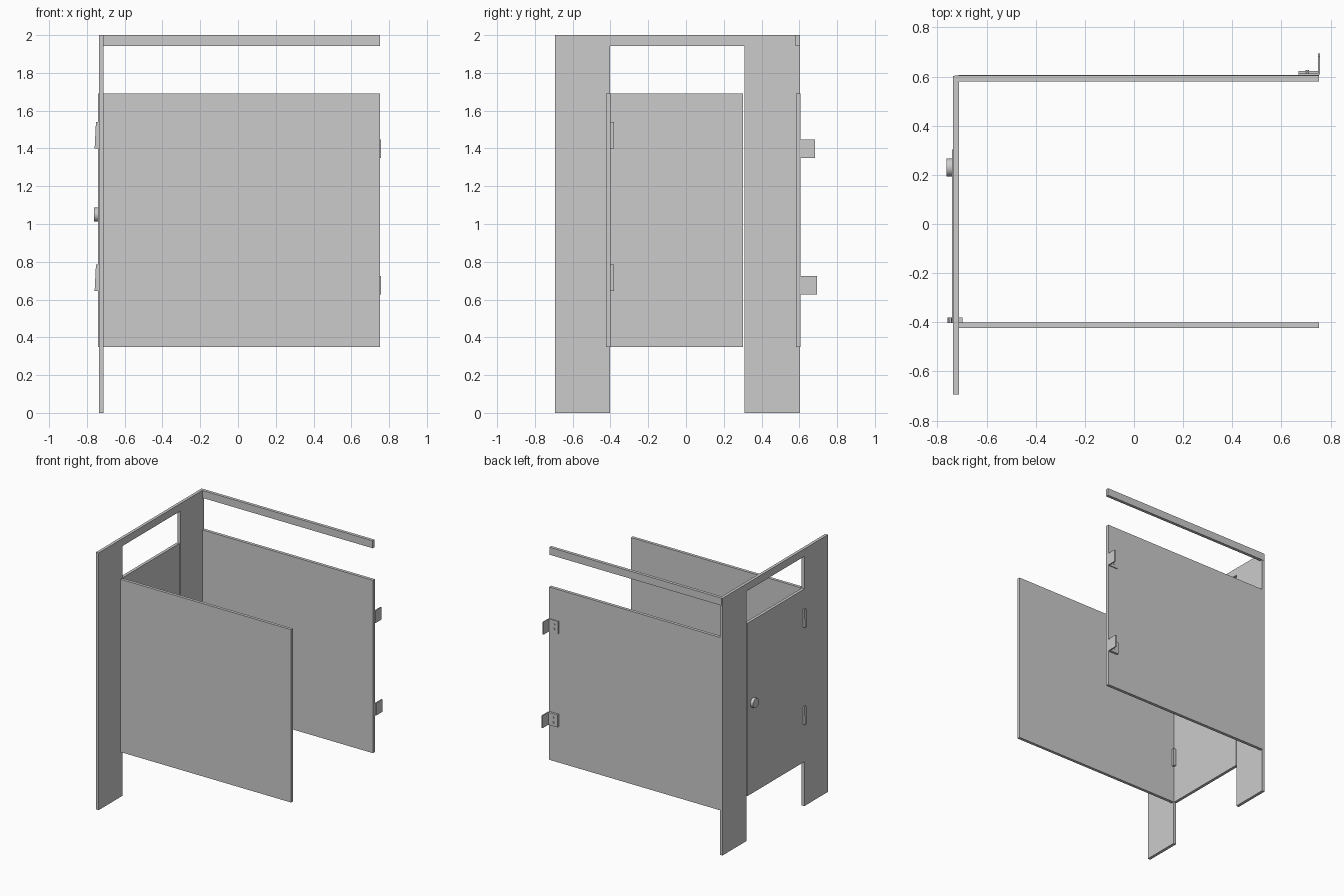
import bpy, bmesh
from math import pi, radians
from mathutils import Matrix, Vector

if "Cube" in bpy.data.objects:
    bpy.data.objects.remove(bpy.data.objects["Cube"])


def make(name, bm):
    bmesh.ops.recalc_face_normals(bm, faces=bm.faces)
    me = bpy.data.meshes.new(name)
    bm.to_mesh(me)
    bm.free()
    ob = bpy.data.objects.new(name, me)
    bpy.context.collection.objects.link(ob)
    return ob


def box(name, lo, hi):
    lo, hi = Vector(lo), Vector(hi)
    bm = bmesh.new()
    m = Matrix.Translation((lo + hi) / 2) @ Matrix.Diagonal((*(hi - lo), 1))
    bmesh.ops.create_cube(bm, size=1, matrix=m)
    return make(name, bm)


def prism(name, pts, offset):
    bm = bmesh.new()
    face = bm.faces.new([bm.verts.new(p) for p in pts])
    ext = bmesh.ops.extrude_face_region(bm, geom=[face])
    # keep the starting cap so the solid is closed
    verts = [g for g in ext["geom"] if isinstance(g, bmesh.types.BMVert)]
    bmesh.ops.translate(bm, verts=verts, vec=offset)
    if not face.is_valid:
        bmesh.ops.holes_fill(bm, edges=bm.edges)
    return make(name, bm)


def cylinder(name, center, r1, r2, depth, axis, segs=24):
    bm = bmesh.new()
    rot = Matrix.Rotation(pi / 2, 4, 'Y') if axis == 'X' else Matrix.Rotation(-pi / 2, 4, 'X')
    bmesh.ops.create_cone(bm, cap_ends=True, segments=segs, radius1=r1, radius2=r2,
                          depth=depth, matrix=Matrix.Translation(center) @ rot)
    ob = make(name, bm)
    for p in ob.data.polygons:
        p.use_smooth = len(p.vertices) == 4
    ob.data.set_sharp_from_angle(angle=radians(35))
    return ob


# Door frame: two tall pilasters joined by the header
outline = [(-.693, 0), (-.403, 0), (-.403, 1.942), (.31, 1.942),
           (.31, 0), (.603, 0), (.603, 2), (-.693, 2)]
prism("door_frame", [(-.736, y, z) for y, z in outline], (.023, 0, 0))

# Side rail and partition panels
box("side_rail", (-.73, .58, 1.942), (.753, .604, 2))
box("back_panel", (-.715, .582, .348), (.753, .606, 1.692))
box("front_panel", (-.715, -.423, .348), (.753, -.4, 1.692))

# Door
box("door", (-.74, -.4, .348), (-.717, .303, 1.692))

# Hinges, a tapered outer leaf and a flat inner leaf
for i, z in enumerate((.645, 1.401)):
    wedge = [(-.738, -.403, z), (-.759, -.403, z),
             (-.752, -.403, z + .14), (-.742, -.403, z + .14)]
    prism(f"hinge_outer_{i}", wedge, (0, .023, 0))
    box(f"hinge_inner_{i}", (-.717, -.403, z), (-.697, -.38, z + .14))

# Latch knob
cylinder("latch_knob", (-.75, .23, 1.05), .037, .037, .026, 'X')

# Wall brackets: a leaf on the panel, a leaf past its end, and screws
for i, (y, z) in enumerate(((.618, .628), (.608, 1.35))):
    box(f"bracket_plate_{i}", (.67, .604, z), (.753, y + .005, z + .097))
    box(f"bracket_leaf_{i}", (.748, y, z), (.757, y + .075, z + .097))
    for j, dz in enumerate((.03, .067)):
        cylinder(f"bracket_screw_{i}_{j}", (.705, y + .006, z + dz), .008, .006, .006, 'Y', 12)
